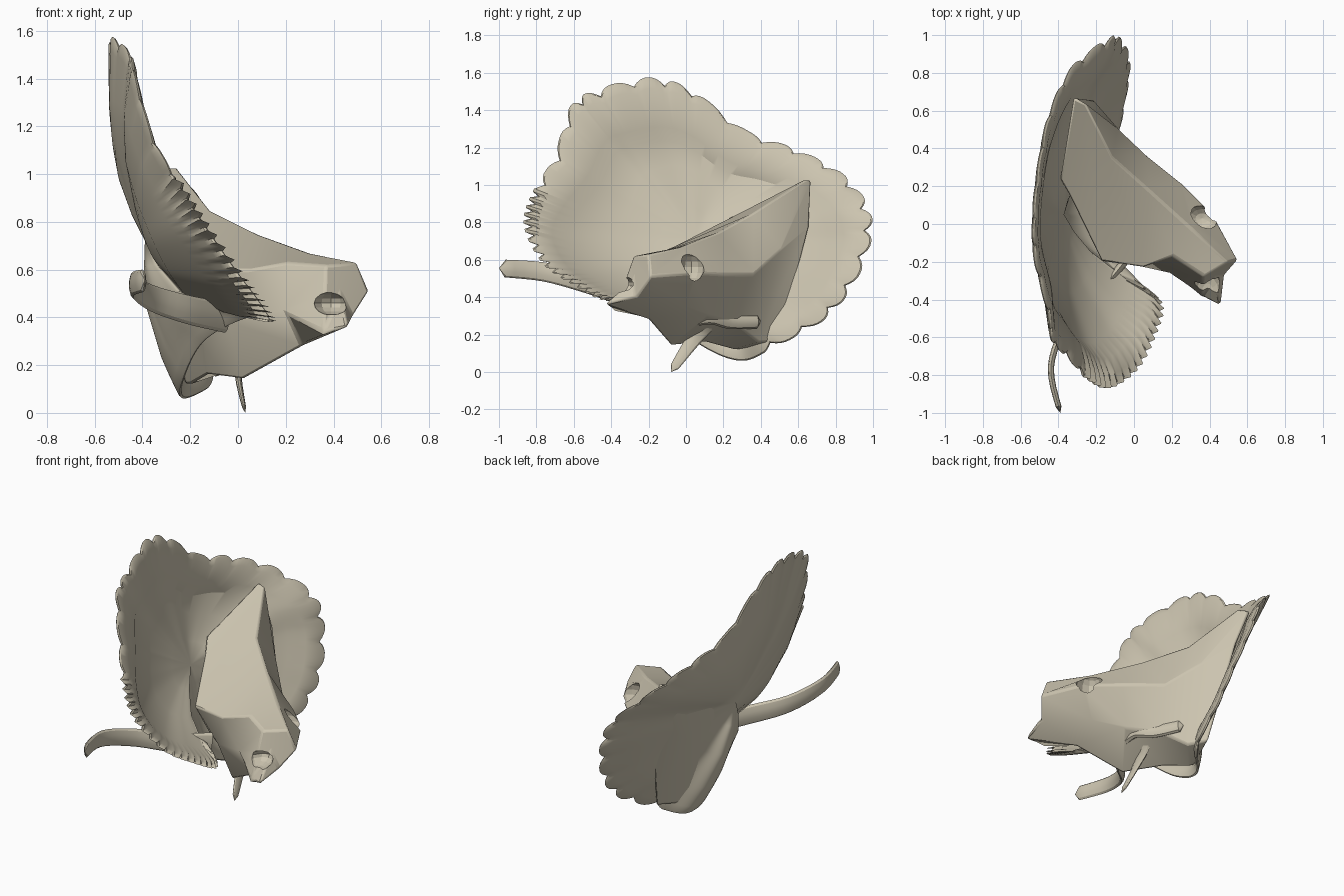
import bpy, bmesh, math
from mathutils import Vector

old = bpy.data.objects.get("Cube")
if old:
    bpy.data.objects.remove(old, do_unlink=True)

bone = bpy.data.materials.new("pale_bone")
bone.use_nodes = True
BONE = (0.60, 0.55, 0.43, 1)
bone.diffuse_color = BONE
shader = next(n for n in bone.node_tree.nodes if n.type == "BSDF_PRINCIPLED")
shader.inputs["Base Color"].default_value = BONE
shader.inputs["Roughness"].default_value = 0.9


def skin(name, rings, first, last):
    """Closed surface through equal rings, with a fan to a point at each end."""
    bm = bmesh.new()
    loops = [[bm.verts.new(p) for p in ring] for ring in rings]
    n = len(loops[0])
    for a, b in zip(loops, loops[1:]):
        for i in range(n):
            j = (i + 1) % n
            bm.faces.new((a[i], a[j], b[j], b[i]))
    for loop, tip in ((loops[0], first), (loops[-1], last)):
        point = bm.verts.new(tip)
        for i in range(n):
            bm.faces.new((point, loop[i], loop[(i + 1) % n]))
    bmesh.ops.recalc_face_normals(bm, faces=bm.faces)
    mesh = bpy.data.meshes.new(name)
    bm.to_mesh(mesh)
    bm.free()
    mesh.materials.append(bone)
    obj = bpy.data.objects.new(name, mesh)
    bpy.context.collection.objects.link(obj)
    return obj


def spline(points, steps, closed):
    """Smooth path through the given points."""
    pts = [Vector(p) for p in points]
    n = len(pts)
    get = (lambda i: pts[i % n]) if closed else (lambda i: pts[max(0, min(n - 1, i))])
    out = []
    for i in range(n if closed else n - 1):
        a, b, c, d = (get(i + k) for k in (-1, 0, 1, 2))
        for s in range(steps):
            u = s / steps
            out.append(b + (c - a) * u / 2 + (a - 2.5 * b + 2 * c - d / 2) * u * u
                       + (3 * b - a - 3 * c + d) * u ** 3 / 2)
    return out if closed else out + [pts[-1]]


def horn(name, path, wide, thin, side, taper):
    """Flattened horn swept along a path."""
    line = spline(path, 5, False)
    rings = []
    for i, p in enumerate(line[:-1]):
        along = (line[i + 1] - p).normalized()
        u = (Vector(side) - along * along.dot(Vector(side))).normalized()
        v = along.cross(u)
        size = 1 - taper * i / len(line)
        angles = [math.tau * k / 10 for k in range(10)]
        rings.append([p + (u * math.cos(a) * wide + v * math.sin(a) * thin) * size for a in angles])
    return skin(name, rings, line[0], line[-1])


def cut(target, name, place, radii):
    """Hollow out an opening with a hidden ellipsoid."""
    bpy.ops.mesh.primitive_uv_sphere_add(segments=12, ring_count=8, location=place)
    tool = bpy.context.object
    tool.name = name
    tool.scale = radii
    tool.data.materials.append(bone)
    tool.hide_render = True
    tool.hide_set(True)
    tool.display_type = "WIRE"
    mod = target.modifiers.new(name, "BOOLEAN")
    mod.operation = "DIFFERENCE"
    mod.solver = "EXACT"
    mod.object = tool


# Frill: a tilted bowl with a scalloped border
border = [
    (-.13, -.87, .78), (-.24, -.83, .95), (-.36, -.71, 1.15), (-.44, -.62, 1.42),
    (-.46, -.48, 1.51), (-.53, -.2, 1.575), (-.54, .03, 1.51), (-.51, .33, 1.29),
    (-.45, .6, 1.19), (-.33, .84, 1.06), (-.15, .98, .88), (-.08, .99, .69),
    (-.03, .89, .45), (-.04, .73, .27), (-.1, .47, .13), (-.23, .3, .06),
    (-.24, .1, .13), (-.15, -.12, .3), (.04, -.33, .4), (.14, -.44, .38),
    (.1, -.6, .46), (.01, -.77, .58)]
STEPS = 12
centre = Vector((-.39, .05, .72))
edge = spline(border, STEPS, True)


def frill_ring(t, lift, wave):
    ring = []
    for i, p in enumerate(edge):
        k = i / STEPS
        smooth_part = 14.2 < k < 18.2
        toothed = k > 18.2 or k < 1.2
        count = 4 if toothed else 1.5
        depth = 0 if smooth_part else .045 * (1 - abs(math.sin(math.pi * k * count))) ** 1.3
        out = p - centre
        way = out.normalized()
        # the raised border is broader at the top
        scale = t - .16 * max(0, way.z) if .6 < t < .9 else t
        q = centre + out * scale * (1 - depth * wave)
        # the bowl sags backwards, and bulges down below its front corner
        sag = math.sin(math.pi * min(1, scale))
        corner = max(0, -way.y) * max(0, min(1, .5 - way.z)) * sag
        q += Vector((lift - .055 * sag - .05 * corner, 0, -.11 * corner))
        if toothed and t > .9:
            q.x += .014 * math.sin(math.tau * k * count) * wave
        ring.append(q)
    return ring


# Each band: distance out, thickness, strength of the scallops
bands = [(.2, .02, 0), (.45, .02, 0), (.75, .02, 0), (.84, .045, 0), (.93, .035, .6), (.99, .015, 1)]
back = [frill_ring(t, 0, wave) for t, _, wave in reversed(bands)]
frill = skin("frill", [frill_ring(*b) for b in bands] + [frill_ring(1, .005, 1)] + back,
             centre + Vector((.02, 0, 0)), centre)

# Skull: sections from snout to the frill, each starting at the crown ridge
sections = [
    [(.5, -.2, .63), (.55, -.19, .51), (.48, -.27, .4), (.46, -.44, .36), (.36, -.38, .34), (.37, -.28, .62)],
    [(.3, -.02, .67), (.42, .05, .53), (.32, .0, .35), (.27, -.2, .28), (.2, -.26, .42), (.2, -.17, .63)],
    [(.08, .18, .75), (.26, .21, .52), (.16, .12, .3), (.02, -.08, .14), (-.04, -.15, .38), (.05, -.23, .6)],
    [(-.12, .36, .85), (.07, .36, .52), (.02, .28, .25), (-.13, .1, .16), (-.16, -.06, .38), (-.17, -.2, .6)],
    [(-.26, .64, 1.03), (-.08, .5, .65), (-.08, .39, .16), (-.2, .25, .12), (-.26, .08, .4), (-.34, .15, .76)],
    [(-.32, .67, 1.03), (-.22, .66, .78), (-.14, .5, .16), (-.22, .28, .12), (-.29, .12, .4), (-.39, .24, .83)]]
skull = skin("skull", sections, (.43, -.28, .5), (-.32, .42, .6))
bevel = skull.modifiers.new("soft_edges", "BEVEL")
bevel.width = .012
bevel.segments = 2
cut(skull, "eye_socket_cutter", (.36, .03, .56), (.09, .07, .08))
cut(skull, "nostril_cutter", (.39, -.36, .46), (.08, .12, .05))

# Cheek horns and jaw bones
far_horn = horn("far_cheek_horn", [(-.05, -.2, .4), (-.2, -.38, .43), (-.36, -.54, .48),
                (-.44, -.76, .535), (-.39, -1, .555)], .065, .022, (0, 0, 1), .3)
near_horn = horn("near_cheek_horn", [(.07, .17, .33), (.0, .06, .2), (.03, -.08, 0)],
                 .07, .025, (0, 1, .3), .8)
jaw = horn("jaw_bone", [(.1, -.04, .27), (.1, .12, .3), (.04, .24, .27), (-.04, .4, .27)],
           .05, .03, (0, 0, 1), .3)

# Smooth faces while keeping the hard edges
bpy.ops.object.select_all(action="DESELECT")
for part in (frill, skull, far_horn, near_horn, jaw):
    part.select_set(True)
bpy.context.view_layer.objects.active = frill
bpy.ops.object.shade_smooth_by_angle(angle=math.radians(30))
